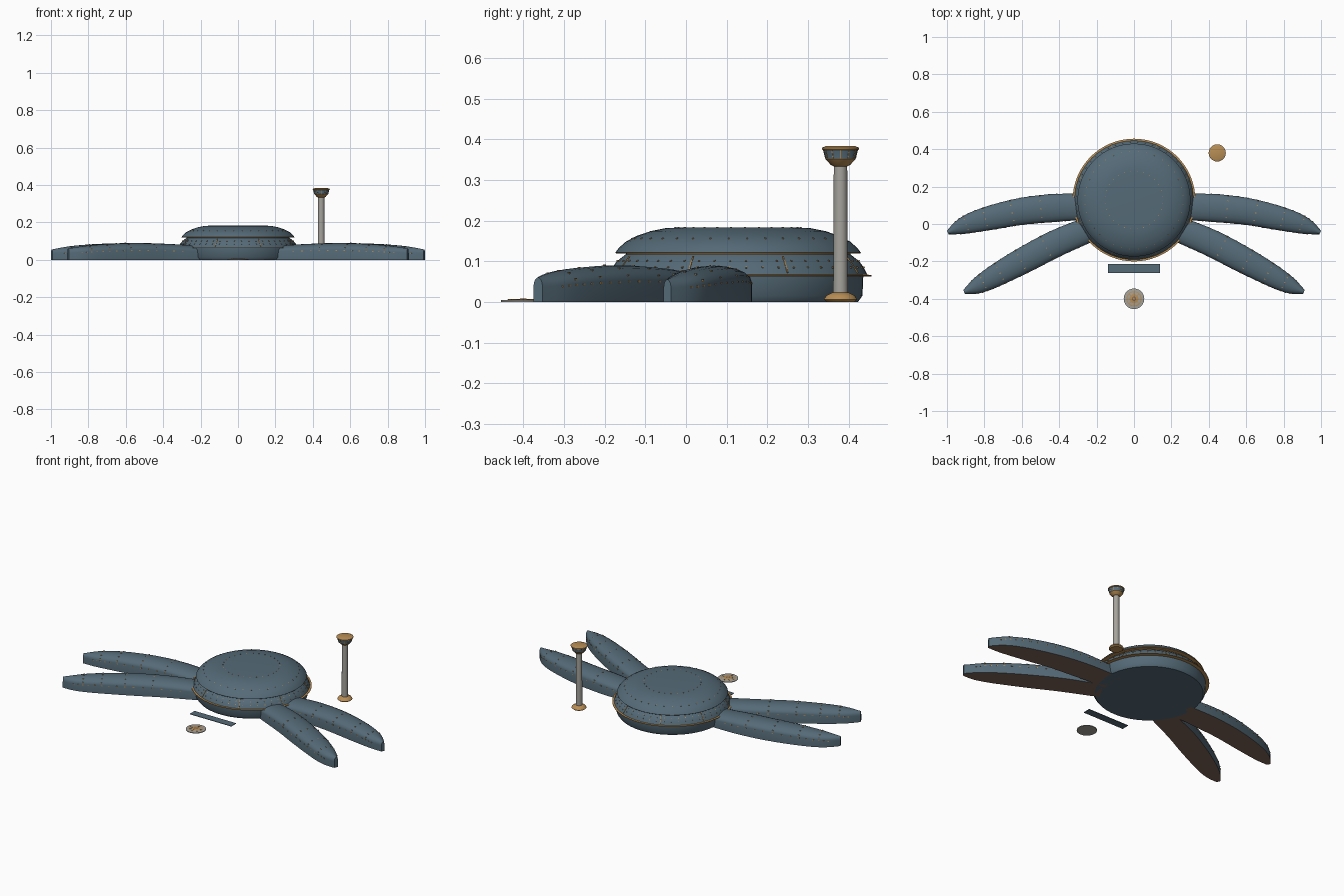
import bpy
import bmesh
from math import pi, sin, cos, radians
from mathutils import Matrix, Vector

cube = bpy.data.objects.get("Cube")
if cube:
    bpy.data.objects.remove(cube, do_unlink=True)


def material(name, rgb):
    m = bpy.data.materials.new(name)
    m.use_nodes = True
    m.diffuse_color = (*rgb, 1)
    m.node_tree.nodes["Principled BSDF"].inputs["Base Color"].default_value = (*rgb, 1)
    return m


STEEL = material("blue_steel", (0.09, 0.145, 0.185))
BRASS = material("brass", (0.48, 0.27, 0.09))
STONE = material("pale_stone", (0.38, 0.365, 0.33))
BROWN = material("dark_bronze", (0.22, 0.135, 0.095))


def finish(name, bm, mats, angle=35, recalc=True):
    if recalc:
        bmesh.ops.recalc_face_normals(bm, faces=bm.faces)
    mesh = bpy.data.meshes.new(name)
    bm.to_mesh(mesh)
    bm.free()
    for m in mats:
        mesh.materials.append(m)
    ob = bpy.data.objects.new(name, mesh)
    bpy.context.collection.objects.link(ob)
    bpy.ops.object.select_all(action="DESELECT")
    ob.select_set(True)
    bpy.context.view_layer.objects.active = ob
    bpy.ops.object.shade_smooth_by_angle(angle=radians(angle))
    return ob


def lathe(name, centre, profile, mats, segs=64):
    """Revolve (radius, z, material index of the band above) about a vertical axis."""
    bm = bmesh.new()
    rings = [[bm.verts.new((centre[0] + r * cos(2 * pi * i / segs),
                            centre[1] + r * sin(2 * pi * i / segs), z))
              for i in range(segs)] for r, z, _ in profile]
    bm.faces.new(rings[0][::-1]).material_index = profile[0][2]
    bm.faces.new(rings[-1]).material_index = profile[-1][2]
    for a, b, p in zip(rings, rings[1:], profile):
        for i in range(segs):
            j = (i + 1) % segs
            bm.faces.new((a[i], a[j], b[j], b[i])).material_index = p[2]
    return finish(name, bm, mats)


def stud(bm, pos, size, turn=0, tilt=0):
    m = (Matrix.Translation(pos) @ Matrix.Rotation(turn, 4, "Z")
         @ Matrix.Rotation(tilt, 4, "Y") @ Matrix.Diagonal((*size, 1)))
    bmesh.ops.create_cube(bm, size=1, matrix=m)


# Central hall: drum, brass flange, sloping window band and domed roof
HUB = (0, 0.128)
lathe("central_hall", HUB, [
    (0.295, 0, 0), (0.306, 0.015, 0), (0.308, 0.062, 1), (0.328, 0.063, 1),
    (0.328, 0.066, 1), (0.318, 0.067, 0), (0.309, 0.085, 0), (0.298, 0.1, 0),
    (0.276, 0.117, 1), (0.276, 0.119, 1), (0.300, 0.119, 1), (0.302, 0.121, 0),
    (0.293, 0.133, 0), (0.276, 0.148, 0), (0.25, 0.162, 0), (0.215, 0.174, 0),
    (0.18, 0.181, 0), (0.145, 0.183, 0)], [STEEL, BRASS])

bm = bmesh.new()


def ring_of_studs(count, r, z, size, tilt=0):
    for i in range(count):
        a = 2 * pi * (i + 0.5) / count
        stud(bm, (HUB[0] + r * cos(a), HUB[1] + r * sin(a), z), size, a, tilt)


ring_of_studs(28, 0.155, 0.1825, (0.004, 0.004, 0.003))
ring_of_studs(36, 0.262, 0.156, (0.004, 0.004, 0.003), 0.5)
ring_of_studs(48, 0.31, 0.085, (0.003, 0.004, 0.004), -0.5)
ring_of_studs(48, 0.298, 0.101, (0.003, 0.004, 0.004), -0.7)
ring_of_studs(8, 0.304, 0.092, (0.003, 0.003, 0.05), -0.64)
finish("hall_studs", bm, [BRASS])


def spline(points, steps=3):
    """Smooth a list of vectors with a Catmull-Rom curve."""
    out = []
    last = len(points) - 1
    for i in range(last):
        p0, p1, p2, p3 = (points[min(max(k, 0), last)] for k in range(i - 1, i + 3))
        for s in range(steps):
            t = s / steps
            out.append(0.5 * (2 * p1 + (p2 - p0) * t + (2 * p0 - 5 * p1 + 4 * p2 - p3) * t * t
                              + (3 * p1 - p0 - 3 * p2 + p3) * t ** 3))
    return out + [points[-1]]


# Piers: station values are x, y, half width, height
REAR_PIER = [(0.2, 0.09, 0.07, 0.072), (0.33, 0.09, 0.072, 0.078), (0.45, 0.084, 0.075, 0.086),
             (0.6, 0.068, 0.072, 0.089), (0.75, 0.037, 0.066, 0.085), (0.87, 0.006, 0.054, 0.076),
             (0.94, -0.02, 0.037, 0.066), (0.996, -0.046, 0.01, 0.055)]
FRONT_PIER = [(0.2, -0.01, 0.066, 0.072), (0.28, -0.045, 0.069, 0.08), (0.42, -0.105, 0.072, 0.087),
              (0.56, -0.178, 0.071, 0.09), (0.68, -0.243, 0.065, 0.086), (0.78, -0.299, 0.055, 0.079),
              (0.85, -0.337, 0.039, 0.07), (0.908, -0.364, 0.012, 0.06)]
ARCH = 10


def pier(name, stations, side):
    path = spline([Vector(s) for s in stations])
    bm, dots, rings = bmesh.new(), bmesh.new(), []
    for k, s in enumerate(path):
        d = path[min(k + 1, len(path) - 1)] - path[max(k - 1, 0)]
        d = Vector((d.x, d.y)).normalized()
        turn = Vector((1, 0)).angle_signed(Vector((side * d.x, d.y)))

        def point(off, z):
            return Vector((side * (s.x - d.y * off), s.y + d.x * off, z))

        w, h = s.z, s.w
        eave = 0.6 * h
        arch = [point(w * cos(pi * i / ARCH), eave + (h - eave) * sin(pi * i / ARCH))
                for i in range(ARCH + 1)]
        rings.append([bm.verts.new(p) for p in [point(w, 0), *arch, point(-w, 0)]])
        # brass lights over the roof ribs and along the eaves
        if k in (7, 10, 13, 16):
            for p in arch[1:-1:2]:
                stud(dots, p, (0.007, 0.004, 0.004), -turn)
        if 3 < k < len(path) - 3:
            for p in (arch[0], arch[-1]):
                stud(dots, p - Vector((0, 0, 0.004)), (0.009, 0.003, 0.004), -turn)
    n = len(rings[0])
    for a, b in zip(rings, rings[1:]):
        for i in range(n):
            j = (i + 1) % n
            f = bm.faces.new((a[i], a[j], b[j], b[i]))
            f.material_index = 1 if i == n - 1 else 0
    bm.faces.new(rings[0])
    bm.faces.new(rings[-1])
    finish(name, bm, [STEEL, BROWN])
    finish(name + "_lights", dots, [BRASS])


for label, side in (("left", 1), ("right", -1)):
    pier("rear_pier_" + label, REAR_PIER, side)
    pier("front_pier_" + label, FRONT_PIER, side)

# Control tower
TOWER = (0.445, 0.38)
lathe("tower_base", TOWER, [(0.034, 0, 0), (0.041, 0.006, 0), (0.036, 0.015, 0),
                            (0.02, 0.023, 0)], [BRASS], 24)
lathe("tower_shaft", TOWER, [(0.018, 0.02, 0), (0.0165, 0.34, 0)], [STONE], 24)
lathe("tower_cab", TOWER, [
    (0.016, 0.333, 1), (0.024, 0.337, 1), (0.037, 0.351, 1), (0.037, 0.353, 0),
    (0.042, 0.373, 1), (0.046, 0.375, 1), (0.046, 0.379, 1), (0.036, 0.383, 1)],
    [STEEL, BRASS], 24)
bm = bmesh.new()
for i in range(12):
    a = 2 * pi * i / 12
    stud(bm, (TOWER[0] + 0.0395 * cos(a), TOWER[1] + 0.0395 * sin(a), 0.363),
         (0.002, 0.002, 0.021), a, 0.24)
finish("tower_mullions", bm, [BRASS])

# Forecourt slab and round paved medallion
bm = bmesh.new()
stud(bm, (0, -0.238, 0.0015), (0.276, 0.046, 0.003))
finish("forecourt_slab", bm, [STEEL])
PLAZA = (0, -0.4)
lathe("plaza_medallion", PLAZA, [
    (0.055, 0, 0), (0.055, 0.004, 0), (0.04, 0.005, 1), (0.036, 0.0055, 0),
    (0.024, 0.006, 1), (0.012, 0.007, 2), (0.006, 0.008, 1)], [STONE, BRASS, BROWN], 32)
bm = bmesh.new()
for i in range(8):
    a = 2 * pi * i / 8
    stud(bm, (PLAZA[0] + 0.03 * cos(a), PLAZA[1] + 0.03 * sin(a), 0.006),
         (0.016, 0.004, 0.002), a)
finish("medallion_rays", bm, [BRASS])
